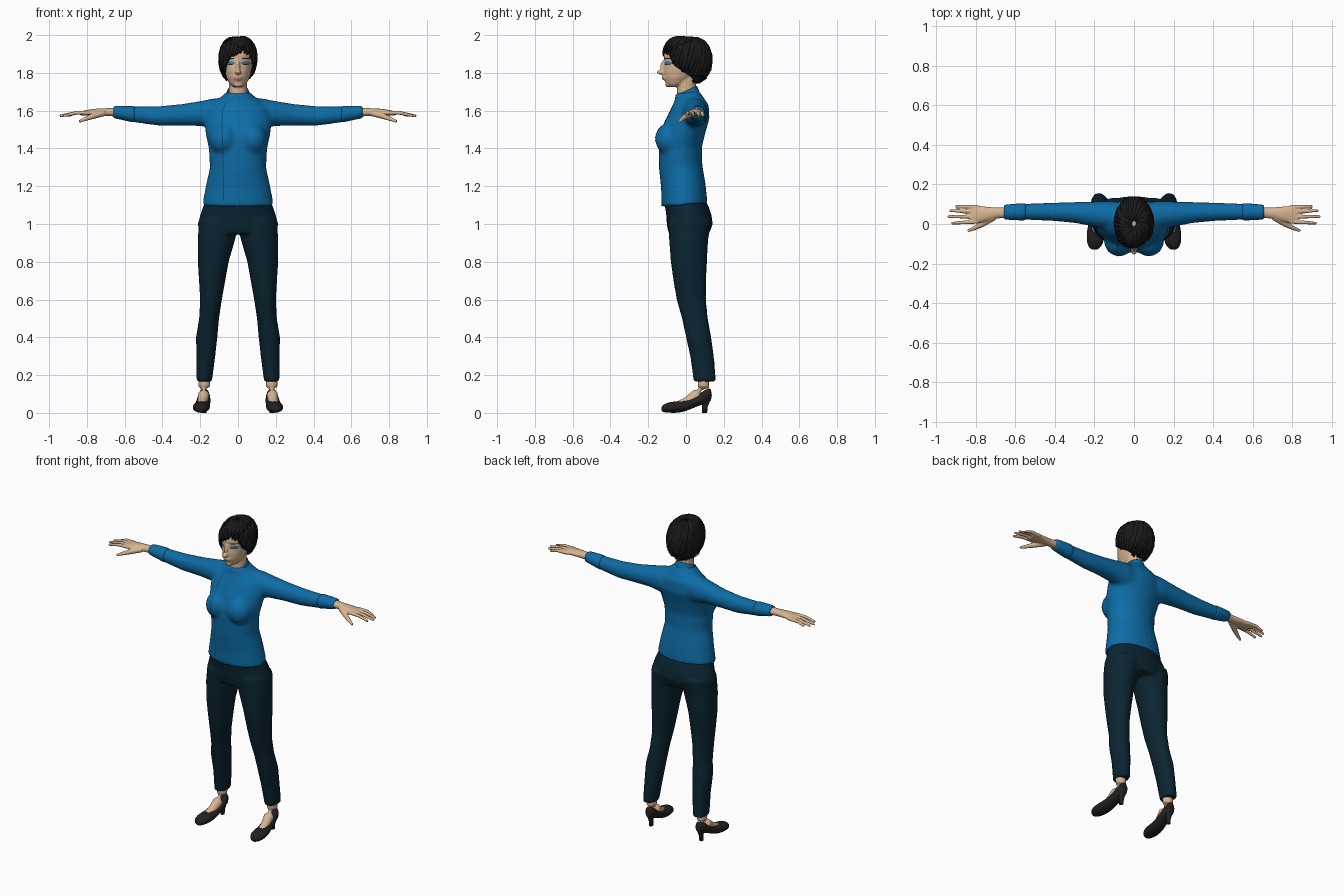
import bpy, bmesh, math, random
from mathutils import Vector

random.seed(4)
if "Cube" in bpy.data.objects:
    bpy.data.objects.remove(bpy.data.objects["Cube"])


def material(name, r, g, b):
    m = bpy.data.materials.new(name)
    m.use_nodes = True
    m.diffuse_color = (r, g, b, 1)
    shader = m.node_tree.nodes["Principled BSDF"]
    shader.inputs["Base Color"].default_value = (r, g, b, 1)
    shader.inputs["Roughness"].default_value = 0.8
    return m


BLUE = material("jacket blue", .004, .15, .38)
SEAM = material("seam blue", .002, .07, .19)
NAVY = material("trouser navy", .003, .018, .03)
SKIN = material("skin", .68, .46, .29)
BLACK = material("hair black", .011, .01, .01)
SHOE = material("shoe black", .016, .014, .015)
TEAL = material("eye shadow teal", .03, .22, .36)
LIP = material("lip", .5, .25, .17)


def add_rings(bm, rings, cap=True):
    """Skin a list of closed rings of points."""
    rows = [[bm.verts.new(p) for p in ring] for ring in rings]
    n = len(rows[0])
    for a, b in zip(rows, rows[1:]):
        for i in range(n):
            j = (i + 1) % n
            bm.faces.new((a[i], a[j], b[j], b[i]))
    if cap:
        bm.faces.new(rows[0])
        bm.faces.new(rows[-1])


def ellipse(c, u, v, n=24):
    c, u, v = Vector(c), Vector(u), Vector(v)
    return [c + u * math.cos(math.tau * i / n) + v * math.sin(math.tau * i / n) for i in range(n)]


def loft(bm, axis, rows, side=1, tilt=0, n=24):
    """Rows: place along the axis, two centre values, two radii."""
    rings = []
    for t, a, b, ra, rb in rows:
        if axis == "z":
            c, u, v = (a * side, b, t), (ra, 0, 0), (0, rb, tilt)
        elif axis == "x":
            c, u, v = (t * side, a, b), (0, ra, 0), (0, 0, rb)
        else:
            c, u, v = (a * side, t, b), (ra, 0, 0), (0, 0, rb)
        rings.append(ellipse(c, u, v, n))
    add_rings(bm, rings)


def tube(bm, points, radii, side=1, n=10):
    """Round tube through points, one radius each."""
    pts = [Vector((p[0] * side, p[1], p[2])) for p in points]
    rings = []
    for i, (p, r) in enumerate(zip(pts, radii)):
        d = (pts[min(i + 1, len(pts) - 1)] - pts[max(i - 1, 0)]).normalized()
        ref = Vector((0, 0, 1)) if abs(d.z) < .8 else Vector((0, 1, 0))
        u = d.cross(ref).normalized()
        rings.append(ellipse(p, u * r, d.cross(u) * r, n))
    add_rings(bm, rings)


def ball(bm, centre, radii):
    made = bmesh.ops.create_uvsphere(bm, u_segments=16, v_segments=10, radius=1)
    bmesh.ops.scale(bm, vec=radii, verts=made["verts"])
    bmesh.ops.translate(bm, vec=centre, verts=made["verts"])


def finish(name, bm, mat, voxel=0, smooth=6, subsurf=0):
    bmesh.ops.recalc_face_normals(bm, faces=bm.faces)
    me = bpy.data.meshes.new(name)
    bm.to_mesh(me)
    bm.free()
    me.materials.append(mat)
    for p in me.polygons:
        p.use_smooth = True
    ob = bpy.data.objects.new(name, me)
    bpy.context.collection.objects.link(ob)
    if voxel:
        m = ob.modifiers.new("blend", "REMESH")
        m.mode, m.voxel_size, m.use_smooth_shade = "VOXEL", voxel, True
        m = ob.modifiers.new("soften", "SMOOTH")
        m.factor, m.iterations = .5, smooth
    if subsurf:
        m = ob.modifiers.new("round", "SUBSURF")
        m.levels = m.render_levels = subsurf
    return ob


def plate(name, bm, mat, target):
    """Thin painted detail laid on the front of a target."""
    ob = finish(name, bm, mat)
    m = ob.modifiers.new("lay_on", "SHRINKWRAP")
    m.target, m.wrap_method, m.wrap_mode = target, "PROJECT", "ABOVE_SURFACE"
    m.use_project_y, m.offset = True, .002
    return ob


def spot(name, x, z, w, h, mat, target):
    bm = bmesh.new()
    add_rings(bm, [ellipse((x, -.2, z), (w * k, 0, 0), (0, 0, h * k), 16) for k in (1, .7, .4, .1)], False)
    bmesh.ops.holes_fill(bm, edges=[e for e in bm.edges if (e.verts[0].co - Vector((x, -.2, z))).length < w * .2])
    plate(name, bm, mat, target)


# Jacket: torso, bust and sleeves blended together
bm = bmesh.new()
loft(bm, "z", [(1.1, 0, -.008, .19, .122), (1.2, 0, -.014, .171, .118), (1.3, 0, -.028, .149, .115),
               (1.4, 0, -.03, .155, .115), (1.47, 0, -.02, .17, .122), (1.55, 0, .005, .18, .12),
               (1.62, 0, .02, .165, .1), (1.665, 0, .015, .1, .075), (1.7, 0, .005, .058, .06)], tilt=.01)
for s in (1, -1):
    ball(bm, (.075 * s, -.085, 1.45), (.078, .08, .085))
    loft(bm, "x", [(.06, .035, 1.58, .075, .092), (.13, .045, 1.585, .072, .08), (.2, .05, 1.585, .064, .066),
                   (.3, .058, 1.578, .053, .057), (.42, .062, 1.572, .046, .052), (.55, .062, 1.58, .041, .042),
                   (.65, .06, 1.592, .034, .03)], s)
jacket = finish("jacket", bm, BLUE, .01, 8)

# Standing collar, higher at the back
bm = bmesh.new()
loft(bm, "z", [(1.655, 0, .01, .085, .075), (1.68, 0, .004, .064, .064), (1.705, 0, .002, .059, .059),
               (1.71, 0, .002, .055, .055), (1.69, 0, .002, .052, .052)], tilt=.025)
finish("collar", bm, BLUE, subsurf=1)

# Turned cuffs
for s, label in ((1, "left"), (-1, "right")):
    bm = bmesh.new()
    loft(bm, "x", [(.545, .062, 1.58, .04, .041), (.55, .062, 1.581, .045, .045), (.6, .061, 1.587, .042, .039),
                   (.655, .06, 1.592, .038, .033), (.66, .06, 1.592, .034, .029)], s)
    finish(label + "_cuff", bm, BLUE, subsurf=1)

# Off-centre front seam
bm = bmesh.new()
path = [(-.025, 1.66), (-.065, 1.64), (-.082, 1.6), (-.085, 1.5), (-.08, 1.4), (-.078, 1.3), (-.076, 1.2), (-.075, 1.11)]
fine = []
for (xa, za), (xb, zb) in zip(path, path[1:]):
    fine += [(xa + (xb - xa) * k / 6, za + (zb - za) * k / 6) for k in range(6)]
pairs = [[bm.verts.new((x + dx, -.3, z)) for dx in (-.0025, .0025)] for x, z in fine]
for a, b in zip(pairs, pairs[1:]):
    bm.faces.new((a[0], a[1], b[1], b[0]))
plate("front_seam", bm, SEAM, jacket)

# Trousers: hips and legs blended together
bm = bmesh.new()
loft(bm, "z", [(1.15, 0, -.01, .155, .1), (1.1, 0, .002, .183, .115), (1.05, 0, .015, .2, .12),
               (1, 0, .02, .214, .122), (.95, 0, .015, .205, .108)])
for s in (1, -1):
    loft(bm, "z", [(1.02, .1, .02, .105, .115), (.92, .114, .014, .1, .104), (.8, .131, .015, .082, .096),
                   (.7, .137, .02, .07, .087), (.6, .143, .028, .058, .078), (.5, .153, .047, .053, .069),
                   (.4, .166, .067, .057, .067), (.3, .17, .085, .05, .063), (.165, .179, .1, .041, .06)], s)
finish("trousers", bm, NAVY, .01, 6)

# Head, neck and nose
bm = bmesh.new()
face = [(1.726, -.092, -.04, .026), (1.742, -.107, 0, .044), (1.775, -.118, .04, .061), (1.81, -.12, .08, .071),
        (1.85, -.114, .1, .078), (1.89, -.118, .108, .08), (1.93, -.108, .1, .075), (1.963, -.08, .075, .053),
        (1.978, -.03, .03, .02)]
loft(bm, "z", [(z, 0, (f + b) / 2, w, (b - f) / 2) for z, f, b, w in face], n=32)
loft(bm, "z", [(1.64, 0, .01, .052, .052), (1.7, 0, .002, .048, .05), (1.8, 0, .005, .05, .05)])
ball(bm, (0, -.13, 1.803), (.016, .026, .013))
ball(bm, (0, -.118, 1.83), (.011, .019, .036))
ball(bm, (0, -.113, 1.774), (.024, .014, .014))
ball(bm, (0, -.096, 1.738), (.022, .014, .014))
head = finish("head", bm, SKIN, .005, 5)

# Painted face
spot("lips", 0, 1.774, .023, .006, LIP, head)
for s, label in ((1, "left"), (-1, "right")):
    spot(label + "_eye_shadow", .039 * s, 1.851, .023, .01, TEAL, head)
    spot(label + "_lashes", .039 * s, 1.845, .02, .003, BLACK, head)
    spot(label + "_brow", .041 * s, 1.876, .022, .003, BLACK, head)

# Hands and feet
for s, label in ((1, "left"), (-1, "right")):
    bm = bmesh.new()
    loft(bm, "x", [(.62, .06, 1.592, .027, .023), (.7, .055, 1.592, .028, .021), (.76, .05, 1.592, .039, .018),
                   (.81, .048, 1.588, .046, .014), (.83, .048, 1.585, .042, .011)], s)
    for base, tip, reach in ((.085, .09, .905), (.061, .068, .935), (.036, .038, .945), (.012, .004, .925)):
        tube(bm, [(.79, base, 1.589), (.86, (base + tip) / 2, 1.588), (reach, tip, 1.572)], (.011, .01, .007), s)
    tube(bm, [(.71, .035, 1.588), (.77, -.002, 1.57), (.81, -.022, 1.555), (.842, -.035, 1.542)],
         (.018, .015, .011, .007), s)
    finish(label + "_hand", bm, SKIN, .0045, 3)

    bm = bmesh.new()
    tube(bm, [(.179, .095, .22), (.179, .092, .14), (.181, .06, .098), (.188, .01, .06), (.194, -.04, .04)],
         (.031, .032, .031, .027, .022), s, 16)
    finish(label + "_foot", bm, SKIN, .006, 4)

    bm = bmesh.new()
    loft(bm, "y", [(.136, .179, .095, .012, .026), (.122, .179, .095, .031, .044), (.07, .181, .07, .036, .029),
                   (.02, .187, .044, .04, .028), (-.03, .193, .031, .045, .031), (-.08, .196, .03, .046, .03),
                   (-.115, .198, .025, .034, .023), (-.131, .2, .021, .014, .013)], s)
    finish(label + "_shoe", bm, SHOE, subsurf=1)
    bm = bmesh.new()
    loft(bm, "z", [(.095, .179, .108, .028, .03), (.06, .179, .106, .019, .02), (.03, .179, .1, .013, .014),
                   (0, .179, .098, .012, .014)], s)
    finish(label + "_heel", bm, SHOE)

# Hair: a fitted cap under tapered locks; hem height follows the angle from the front
HEM = [(-180, 1.745), (-120, 1.76), (-85, 1.785), (-60, 1.8), (-40, 1.86), (-15, 1.895),
       (15, 1.92), (40, 1.9), (58, 1.84), (85, 1.8), (120, 1.76), (180, 1.745)]


def hem(d):
    d = (d + 180) % 360 - 180
    for (a, za), (b, zb) in zip(HEM, HEM[1:]):
        if a <= d <= b:
            return za + (zb - za) * (d - a) / (b - a)


def scalp(d, t, z_end, grow=1):
    phi = .04 + t * (math.acos(max(-1, (z_end - 1.865) / .121)) - .04)
    r, a = math.sin(phi) ** .65 * grow, math.radians(d)
    return Vector((.091 * r * math.sin(a), .002 - .126 * r * math.cos(a), 1.865 + .121 * grow * math.cos(phi)))


bm = bmesh.new()
add_rings(bm, [[scalp(d, t / 12, hem(d)) for d in range(0, 360, 6)] for t in range(13)], False)
finish("hair_cap", bm, BLACK)

bm = bmesh.new()
for layer in range(2):
    for d in range(layer * 4, 360, 8):
        end = hem(d) + random.uniform(-.012, .01) + layer * .025
        swirl, lift = random.uniform(25, 40), random.uniform(.985, 1.015)
        pts = [scalp(d + swirl * (1 - t / 8), t / 8, end, lift) for t in range(9)]
        tube(bm, pts, [.003 + .011 * math.sin(math.pi * (t + .8) / 9.4) for t in range(9)], n=8)
finish("hair_locks", bm, BLACK)
